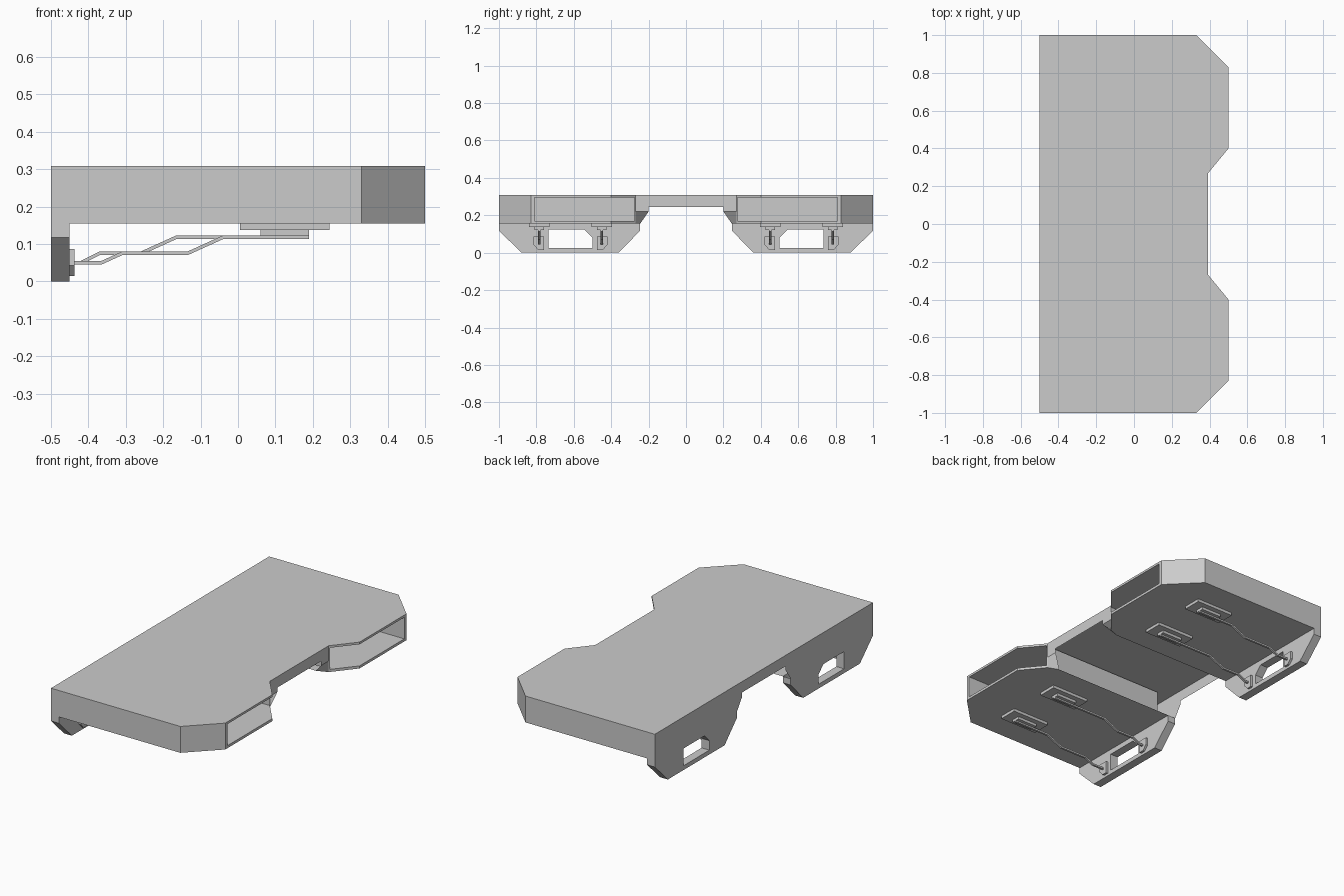
import bpy
import bmesh
from mathutils import Vector

cube = bpy.data.objects.get("Cube")
if cube:
    bpy.data.objects.remove(cube, do_unlink=True)

grey = bpy.data.materials.new("plain_grey")
grey.use_nodes = True
COLOUR = (0.6, 0.6, 0.6, 1)
grey.diffuse_color = COLOUR
grey.node_tree.nodes["Principled BSDF"].inputs["Base Color"].default_value = COLOUR


def loft(name, rings, skip=None):
    """Join rings of points with quads, cap both ends; skip leaves one side open."""
    bm = bmesh.new()
    loops = [[bm.verts.new(p) for p in ring] for ring in rings]
    n = len(rings[0])
    for a, b in zip(loops, loops[1:]):
        for i in range(n):
            if i != skip:
                j = (i + 1) % n
                bm.faces.new((a[i], a[j], b[j], b[i]))
    bm.faces.new(loops[0][::-1])
    bm.faces.new(loops[-1])
    bmesh.ops.remove_doubles(bm, verts=bm.verts, dist=0.0001)
    bmesh.ops.dissolve_degenerate(bm, edges=bm.edges, dist=0.0001)
    bmesh.ops.recalc_face_normals(bm, faces=bm.faces)
    mesh = bpy.data.meshes.new(name)
    bm.to_mesh(mesh)
    bm.free()
    mesh.materials.append(grey)
    obj = bpy.data.objects.new(name, mesh)
    bpy.context.collection.objects.link(obj)
    return obj


def prism_x(name, outline, x0, x1):
    return loft(name, [[(x, y, z) for y, z in outline] for x in (x0, x1)])


def box(name, x, y, z):
    return prism_x(name, [(y[0], z[0]), (y[1], z[0]), (y[1], z[1]), (y[0], z[1])], *x)


def mirror(obj):
    mod = obj.modifiers.new("mirror", 'MIRROR')
    mod.use_axis = (False, True, False)
    return obj


def boolean(obj, other, operation):
    mod = obj.modifiers.new(operation.lower(), 'BOOLEAN')
    mod.operation = operation
    mod.solver = 'EXACT'
    mod.object = other
    other.hide_render = True
    other.hide_viewport = True
    other.display_type = 'WIRE'


# Body half: chamfered outline, stepped and sloped towards the middle channel
def body_ring(z, inner, corner_x):
    return [(x, y, z) for x, y in (
        (-0.5, 1), (0.33, 1), (0.5, 0.83), (0.5, 0.4), (0.393, 0.27),
        (corner_x, inner), (-0.5, inner))]


body = mirror(loft("body", [
    body_ring(0.155, 0.245, 0.33),
    body_ring(0.22, 0.2, 0.393),
    body_ring(0.245, 0.2, 0.393),
    body_ring(0.245, 0, 0.393),
    body_ring(0.308, 0, 0.393)], skip=5))

# Leg walls below the long straight side
leg = mirror(prism_x("leg_wall", [
    (0.245, 0.17), (0.245, 0.118), (0.36, 0), (0.88, 0),
    (1, 0.118), (1, 0.17)], -0.5, -0.45))
boolean(body, leg, 'UNION')

# Openings: storage pockets and leg windows
pocket = mirror(box("pocket_cutter", (-0.4, 0.6), (0.275, 0.81), (0.17, 0.295)))
boolean(body, pocket, 'DIFFERENCE')
window = mirror(prism_x("window_cutter", [
    (0.5, 0.025), (0.735, 0.025), (0.735, 0.125), (0.545, 0.125), (0.5, 0.08)],
    -0.6, -0.4))
boolean(body, window, 'DIFFERENCE')

# Each support arm has a wall bracket, a two-step mount and a bent rod
late_bend = [(-0.44, 0.05), (-0.365, 0.05), (-0.31, 0.075),
             (-0.135, 0.075), (-0.04, 0.118), (0.19, 0.118)]
early_bend = [(-0.44, 0.05), (-0.42, 0.05), (-0.37, 0.075),
              (-0.26, 0.075), (-0.165, 0.118), (0.19, 0.118)]

for label, y, side, path in (("inner", 0.45, -1, early_bend),
                             ("outer", 0.785, 1, late_bend)):
    mirror(prism_x(label + "_bracket", [
        (y - side * 0.025, 0.015), (y + side * 0.005, 0.015),
        (y + side * 0.03, 0.042), (y + side * 0.03, 0.087),
        (y - side * 0.025, 0.087)], -0.452, -0.437))
    mirror(box(label + "_mount_plate", (0.005, 0.245), (y - 0.055, y + 0.055), (0.138, 0.157)))
    mirror(box(label + "_mount_step", (0.06, 0.19), (y - 0.025, y + 0.025), (0.122, 0.139)))
    mirror(loft(label + "_rod", [
        [(x, y + dy, z + dz) for dy, dz in
         ((-0.006, -0.005), (0.006, -0.005), (0.006, 0.005), (-0.006, 0.005))]
        for x, z in path]))
